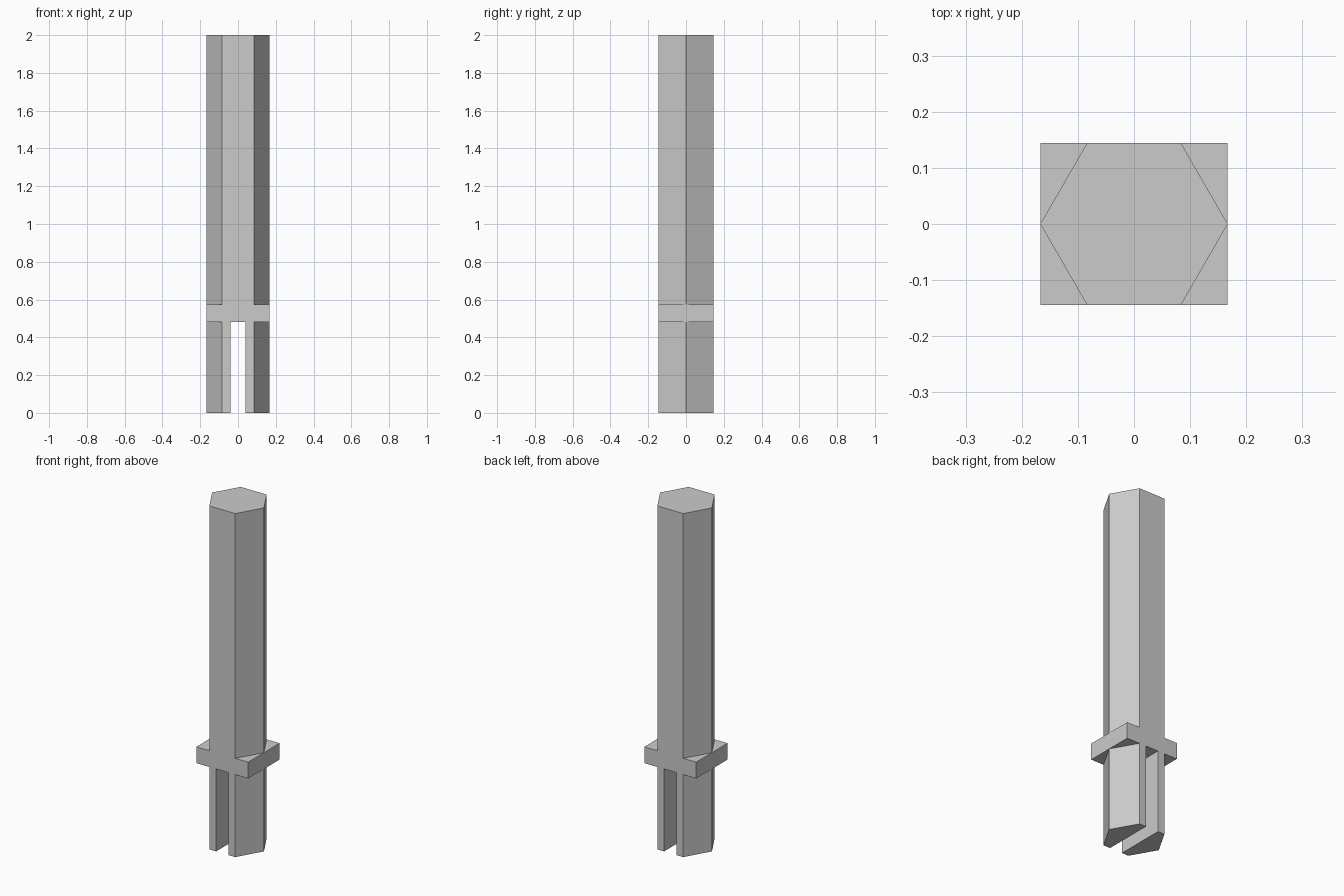
import bpy
import bmesh
import math

cube = bpy.data.objects.get("Cube")
if cube:
    bpy.data.objects.remove(cube, do_unlink=True)

R = 0.167                        # hexagon corner radius
A = R * math.sqrt(3) / 2         # hexagon flat distance
SLOT = 0.04                      # half width of the slot
COLLAR_LOW, COLLAR_HIGH, TOP = 0.48, 0.575, 2.0

grey = bpy.data.materials.new("plain grey")
grey.use_nodes = True
colour = (0.6, 0.6, 0.6, 1)
grey.diffuse_color = colour
grey.node_tree.nodes["Principled BSDF"].inputs["Base Color"].default_value = colour


def prism(name, outline, low, high, cap_low=True, cap_high=True):
    """Upright prism from a counter-clockwise outline."""
    bm = bmesh.new()
    bottom = [bm.verts.new((x, y, low)) for x, y in outline]
    top = [bm.verts.new((x, y, high)) for x, y in outline]
    n = len(outline)
    for i in range(n):
        j = (i + 1) % n
        bm.faces.new((bottom[i], bottom[j], top[j], top[i]))
    if cap_low:
        bm.faces.new(bottom[::-1])
    if cap_high:
        bm.faces.new(top)
    mesh = bpy.data.meshes.new(name)
    bm.to_mesh(mesh)
    bm.free()
    mesh.materials.append(grey)
    obj = bpy.data.objects.new(name, mesh)
    bpy.context.collection.objects.link(obj)
    return obj


# Hexagonal shaft, open where it meets the collar
hexagon = [(R * math.cos(i * math.pi / 3), R * math.sin(i * math.pi / 3)) for i in range(6)]
prism("shaft", hexagon, COLLAR_HIGH, TOP, cap_low=False)

# Rectangular collar, flush with the hexagon's flats and corners
prism("collar", [(-R, -A), (R, -A), (R, A), (-R, A)], COLLAR_LOW, COLLAR_HIGH)

# Two prongs with a slot between them
half = [(SLOT, -A), (R / 2, -A), (R, 0), (R / 2, A), (SLOT, A)]
prism("left_prong", half, 0, COLLAR_LOW, cap_high=False)
prism("right_prong", [(-x, -y) for x, y in half], 0, COLLAR_LOW, cap_high=False)
